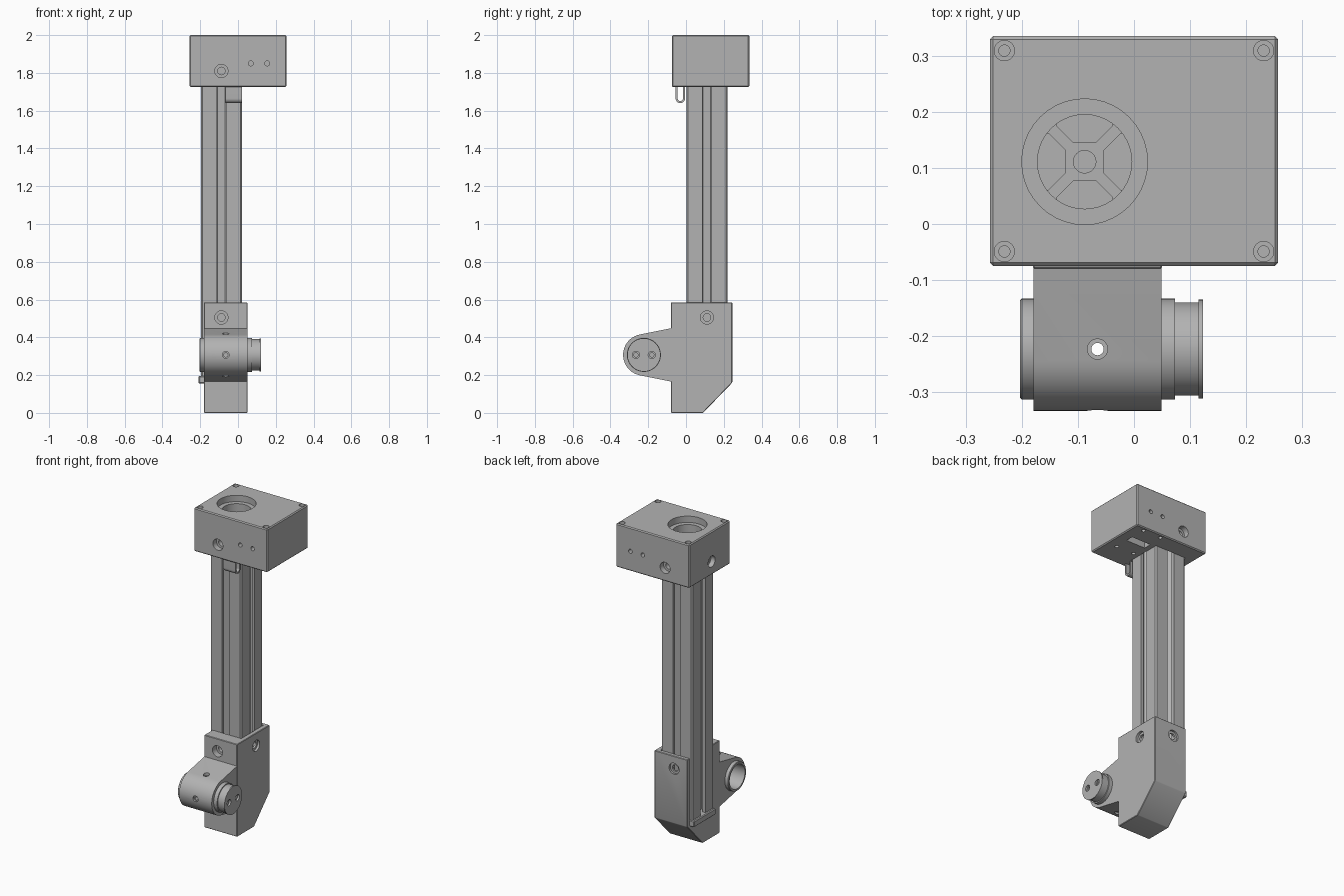
import bpy, bmesh
from math import sin, cos, radians, pi
from mathutils import Vector, Matrix

cube = bpy.data.objects.get("Cube")
if cube:
    bpy.data.objects.remove(cube, do_unlink=True)

GREY = (0.45, 0.45, 0.45, 1)
grey = bpy.data.materials.new("plain grey")
grey.use_nodes = True
grey.diffuse_color = GREY
grey.node_tree.nodes["Principled BSDF"].inputs["Base Color"].default_value = GREY

AXES = {"x": Vector((1, 0, 0)), "y": Vector((0, 1, 0)), "z": Vector((0, 0, 1))}


def finish(name, bm):
    bmesh.ops.recalc_face_normals(bm, faces=bm.faces)
    mesh = bpy.data.meshes.new(name)
    bm.to_mesh(mesh)
    bm.free()
    mesh.materials.append(grey)
    obj = bpy.data.objects.new(name, mesh)
    bpy.context.collection.objects.link(obj)
    return obj


def prism(name, points, axis, a, b):
    """Extrude a flat outline from a to b: (y, z) along x, or (x, y) along z."""
    bm = bmesh.new()
    place = (lambda p: (a, *p)) if axis == "x" else (lambda p: (*p, a))
    face = bm.faces.new([bm.verts.new(place(p)) for p in points])
    new = bmesh.ops.extrude_face_region(bm, geom=[face])["geom"]
    bmesh.ops.translate(bm, vec=AXES[axis] * (b - a),
                        verts=[v for v in new if isinstance(v, bmesh.types.BMVert)])
    return finish(name, bm)


def box(name, low, high):
    (x0, y0, z0), (x1, y1, z1) = low, high
    return prism(name, [(x0, y0), (x1, y0), (x1, y1), (x0, y1)], "z", z0, z1)


def rod(name, start, direction, radius, length, sides=40):
    """Cylinder running from a start point in a direction."""
    bm = bmesh.new()
    d = Vector(direction)
    turn = d.to_track_quat("Z", "Y").to_matrix().to_4x4()
    bmesh.ops.create_cone(bm, cap_ends=True, segments=sides, radius1=radius,
                          radius2=radius, depth=length,
                          matrix=Matrix.Translation(Vector(start) + d * length / 2) @ turn)
    return finish(name, bm)


def apply_modifier(obj, mod):
    bpy.ops.object.select_all(action="DESELECT")
    bpy.context.view_layer.objects.active = obj
    obj.select_set(True)
    bpy.ops.object.modifier_apply(modifier=mod.name)


def combine(obj, tool, operation="DIFFERENCE"):
    tool.hide_render = True
    mod = obj.modifiers.new("cut", "BOOLEAN")
    mod.operation, mod.solver, mod.object = operation, "EXACT", tool
    apply_modifier(obj, mod)
    bpy.data.objects.remove(tool, do_unlink=True)


def chamfer(obj, width):
    mod = obj.modifiers.new("chamfer", "BEVEL")
    mod.width, mod.segments = width, 1
    apply_modifier(obj, mod)


def hole(obj, start, inward, radius, depth, wide=0, wide_depth=0):
    """Round hole with an optional wider counterbore at its mouth."""
    d = Vector(inward)
    mouth = Vector(start) - d * 0.02
    combine(obj, rod("cutter", mouth, d, radius, depth + 0.02))
    if wide:
        combine(obj, rod("cutter", mouth, d, wide, wide_depth + 0.02))


def arc(cy, cz, r, start, end, steps):
    angles = [radians(start + (end - start) * i / steps) for i in range(steps + 1)]
    return [(cy + r * cos(t), cz + r * sin(t)) for t in angles]


CX, CY, HALF = -0.088, 0.111, 0.109        # centre and half width of the post
EAR_Y, EAR_Z = -0.223, 0.307               # pivot axis
FRONT, BACK, LEFT, RIGHT = (0, 1, 0), (0, -1, 0), (-1, 0, 0), (1, 0, 0)

# Slotted post: one side of the section, repeated four times
side = [(0.034, -0.02), (0.034, 0.02), (0.064, 0.05), (0.09, 0.05),
        (0.09, 0.024), (HALF, 0.024), (HALF, HALF - 0.008), (HALF - 0.008, HALF),
        (0.024, HALF), (0.024, 0.09), (0.05, 0.09), (0.05, 0.064)]
section = []
for k in range(4):
    turn = Matrix.Rotation(k * pi / 2, 2)
    section += [tuple(turn @ Vector(p) + Vector((CX, CY))) for p in side]
post = prism("post", section, "z", 0.196, 1.88)
hole(post, (CX, CY, 1.88), (0, 0, -1), 0.02, 1.75)

# Head block with socket, top bore and screw holes
head = box("head_block", (-0.257, -0.075, 1.725), (0.257, 0.335, 2))
chamfer(head, 0.006)
R = HALF + 0.002
combine(head, box("cutter", (CX - R, CY - R, 1.6), (CX + R, CY + R, 1.882)))
hole(head, (CX, CY, 2), (0, 0, -1), 0.084, 0.2, 0.112, 0.04)
for x in (-0.231, 0.231):
    for y in (-0.049, 0.309):
        hole(head, (x, y, 2), (0, 0, -1), 0.01, 0.08, 0.018, 0.02)
for y, inward in ((-0.075, FRONT), (0.335, BACK)):
    hole(head, (CX, y, 1.81), inward, 0.02, 0.13, 0.035, 0.035)
    for x in (0.068, 0.155):
        hole(head, (x, y, 1.85), inward, 0.013, 0.05)
hole(head, (-0.257, CY, 1.81), RIGHT, 0.02, 0.08, 0.035, 0.03)
for x in (0.062, 0.187):
    for y in (0.07, 0.307):
        hole(head, (x, y, 1.725), (0, 0, 1), 0.012, 0.05)
combine(head, box("cutter", (0.055, 0.16, 1.7), (0.19, 0.21, 1.81)))

# Strap loop under the head
outline = [(-0.005, 1.73)] + arc(-0.03, 1.665, 0.025, 0, -180, 16) + [(-0.055, 1.73), (-0.044, 1.73)]
outline += arc(-0.03, 1.665, 0.014, -180, 0, 16) + [(-0.016, 1.73)]
strap = prism("strap_loop", outline, "x", -0.065, 0.021)

# Foot bracket open on one side, with the rounded pivot ear
foot = prism("foot_bracket", [(-0.08, 0), (0.09, 0), (0.245, 0.16), (0.245, 0.585), (-0.08, 0.585)],
             "x", -0.18, 0.05)
chamfer(foot, 0.003)
ear = prism("ear", [(-0.07, 0.45)] + arc(EAR_Y, EAR_Z, 0.11, 102, 258, 32) + [(-0.07, 0.164)],
            "x", -0.179, 0.049)
combine(foot, ear, "UNION")
combine(foot, box("cutter", (-0.3, CY - R, 0.195), (CX + R, CY + R, 0.7)))
hole(foot, (CX, -0.08, 0.505), FRONT, 0.02, 0.1, 0.035, 0.04)
hole(foot, (CX, 0.245, 0.505), BACK, 0.02, 0.06, 0.035, 0.012)
hole(foot, (0.05, CY, 0.505), LEFT, 0.02, 0.06, 0.035, 0.015)
lip = box("foot_lip", (-0.21, CY - HALF, 0.155), (-0.17, CY + HALF, 0.195))
chamfer(lip, 0.005)

# Pivot sleeve: collar on the open end, bored through the ear
collar = rod("pivot_collar", (-0.203, EAR_Y, EAR_Z), RIGHT, 0.09, 0.03, 64)
chamfer(collar, 0.003)
combine(foot, collar, "UNION")
combine(foot, rod("cutter", (-0.3, EAR_Y, EAR_Z), RIGHT, 0.076, 0.346, 64))
for start, inward in (((-0.065, EAR_Y, EAR_Z + 0.11), (0, 0, -1)),
                      ((-0.065, EAR_Y, EAR_Z - 0.11), (0, 0, 1)),
                      ((-0.065, EAR_Y - 0.11, EAR_Z), FRONT)):
    hole(foot, start, inward, 0.011, 0.06, 0.018, 0.012)

# Stepped pivot cap with two through holes
cap = rod("pivot_cap", (0.042, EAR_Y, EAR_Z), RIGHT, 0.09, 0.031, 64)
for x, radius, length in ((0.07, 0.083, 0.048), (0.115, 0.088, 0.008)):
    combine(cap, rod("step", (x, EAR_Y, EAR_Z), RIGHT, radius, length, 64), "UNION")
for y in (EAR_Y - 0.042, EAR_Y + 0.042):
    hole(cap, (0.123, y, EAR_Z), LEFT, 0.011, 0.1, 0.019, 0.012)

# Smooth round surfaces, keep edges sharp
for obj in (post, head, strap, foot, lip, cap):
    bpy.ops.object.select_all(action="DESELECT")
    bpy.context.view_layer.objects.active = obj
    obj.select_set(True)
    bpy.ops.object.shade_smooth_by_angle(angle=radians(30))
